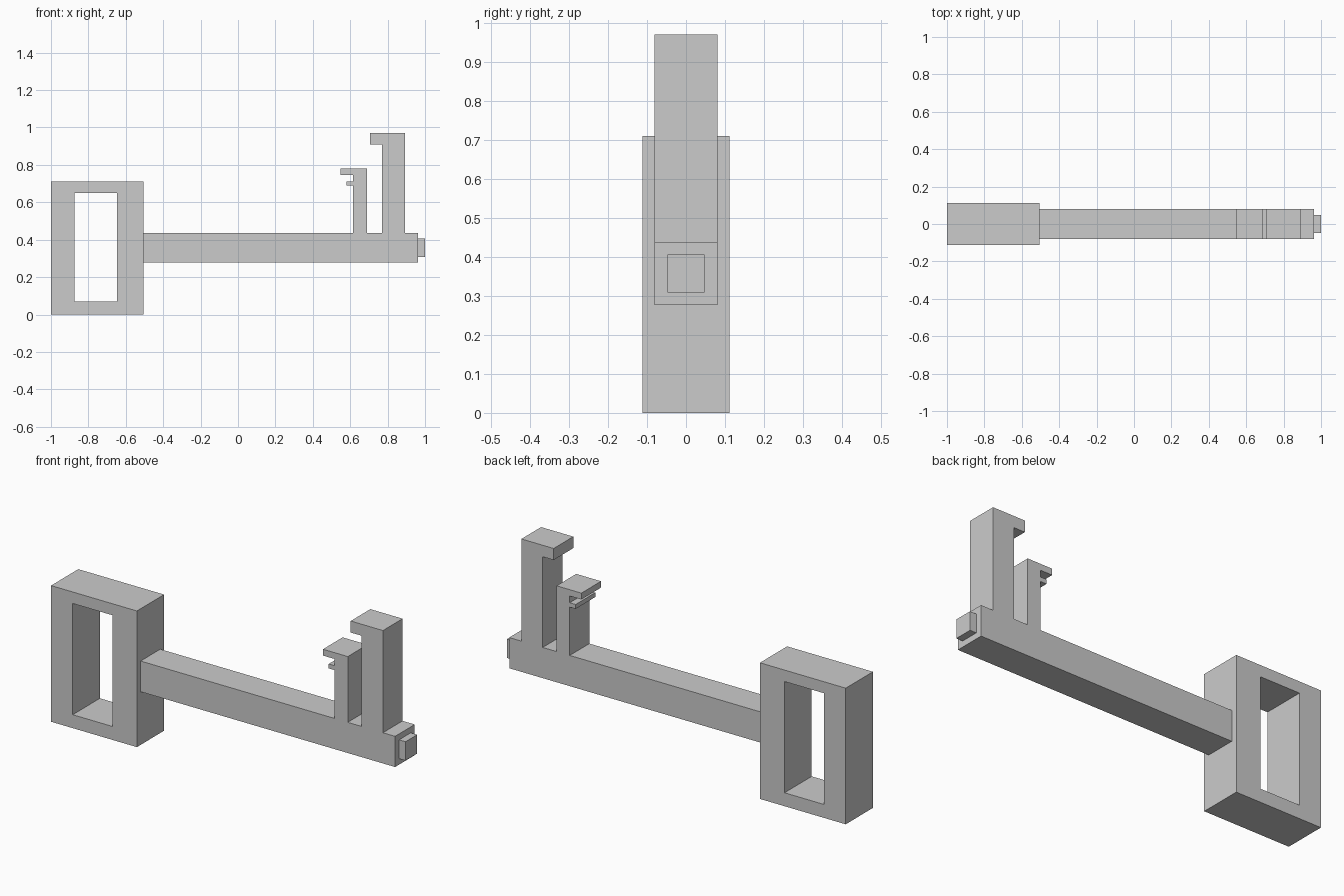
import bpy, bmesh

if "Cube" in bpy.data.objects:
    bpy.data.objects.remove(bpy.data.objects["Cube"])


def extrude_profile(name, points, half_width):
    """Closed x-z profile extruded symmetrically along y."""
    bm = bmesh.new()
    face = bm.faces.new([bm.verts.new((x, -half_width, z)) for x, z in points])
    ext = bmesh.ops.extrude_face_region(bm, geom=[face])
    verts = [g for g in ext["geom"] if isinstance(g, bmesh.types.BMVert)]
    bmesh.ops.translate(bm, verts=verts, vec=(0, 2 * half_width, 0))
    bmesh.ops.recalc_face_normals(bm, faces=bm.faces)
    mesh = bpy.data.meshes.new(name)
    bm.to_mesh(mesh)
    bm.free()
    obj = bpy.data.objects.new(name, mesh)
    bpy.context.collection.objects.link(obj)
    return obj


def rect(x0, x1, z0, z1):
    return [(x0, z0), (x1, z0), (x1, z1), (x0, z1)]


# Rectangular grip with a through opening
grip = extrude_profile("grip_frame", rect(-1.0, -0.505, 0.0, 0.71), 0.112)
cutter = extrude_profile("grip_opening_cutter", rect(-0.875, -0.647, 0.07, 0.65), 0.2)
cutter.hide_render = True
cutter.hide_viewport = True
cut = grip.modifiers.new("opening", "BOOLEAN")
cut.operation = "DIFFERENCE"
cut.solver = "EXACT"
cut.object = cutter

# Bar with the two hooked posts, as one continuous outline
bar_outline = [
    (-0.505, 0.277), (0.963, 0.277), (0.963, 0.437),
    # tall post
    (0.893, 0.437), (0.893, 0.97), (0.707, 0.97), (0.707, 0.91),
    (0.77, 0.91), (0.77, 0.437),
    # short post with hook and small tooth
    (0.69, 0.437), (0.69, 0.78), (0.547, 0.78), (0.547, 0.747),
    (0.614, 0.747), (0.614, 0.712), (0.58, 0.712), (0.58, 0.689),
    (0.614, 0.689), (0.614, 0.437),
    (-0.505, 0.437),
]
extrude_profile("bar_with_posts", bar_outline, 0.081)

# End stud
extrude_profile("end_stud", rect(0.963, 1.0, 0.308, 0.406), 0.048)
